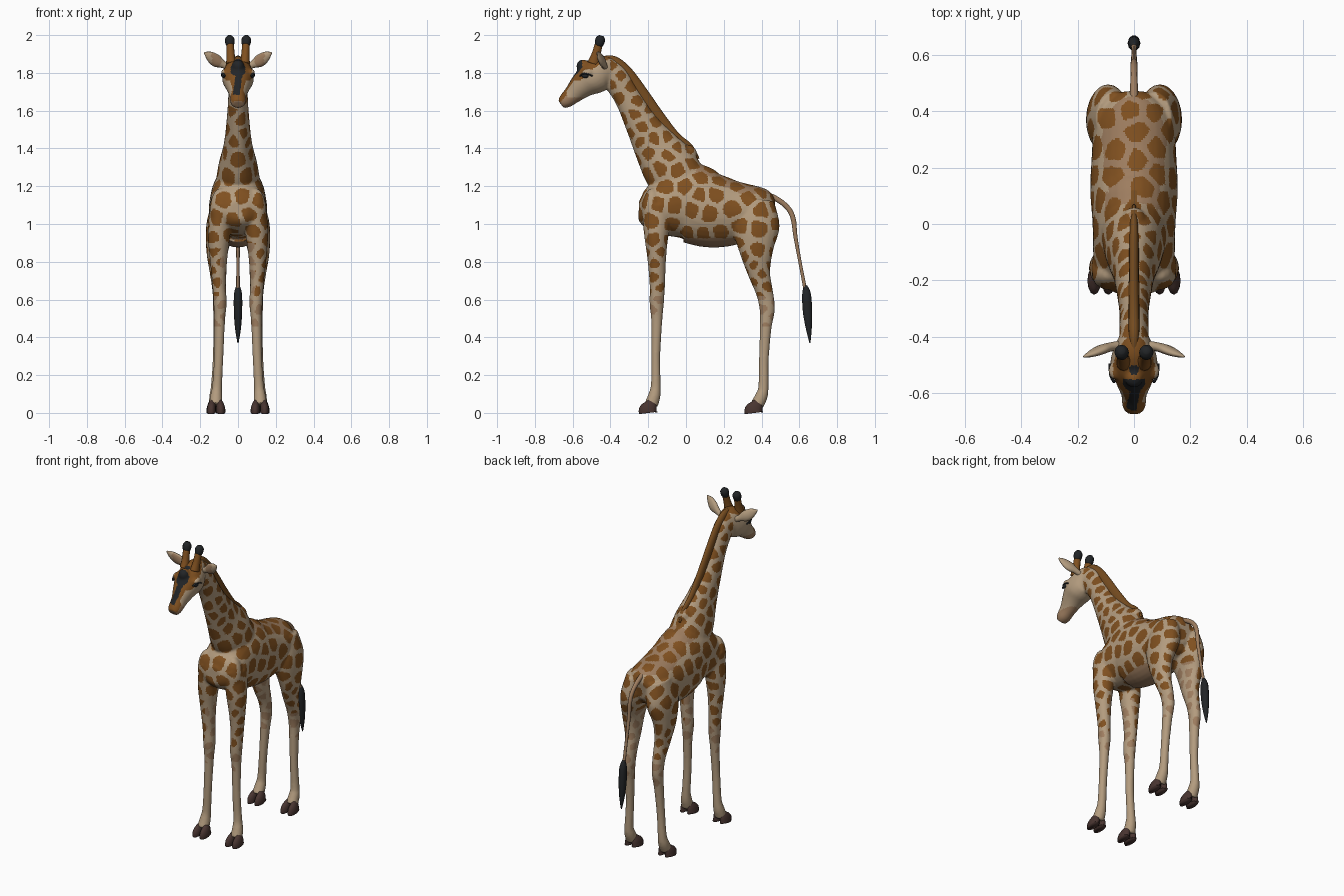
import bpy, bmesh, math, random
from mathutils import Vector, Matrix
from mathutils.kdtree import KDTree

random.seed(4)
cube = bpy.data.objects.get("Cube")
if cube:
    bpy.data.objects.remove(cube, do_unlink=True)


def material(name, rgb):
    mat = bpy.data.materials.new(name)
    mat.use_nodes = True
    mat.diffuse_color = (*rgb, 1)
    shader = next(n for n in mat.node_tree.nodes if n.type == 'BSDF_PRINCIPLED')
    shader.inputs["Base Color"].default_value = (*rgb, 1)
    shader.inputs["Roughness"].default_value = 0.8
    return mat


CREAM = material("cream coat", (0.45, 0.33, 0.21))
SPOT = material("brown spots", (0.215, 0.08, 0.014))
TAN = material("tan coat", (0.34, 0.205, 0.115))
MANE = material("mane brown", (0.18, 0.072, 0.014))
DARK = material("charcoal", (0.016, 0.018, 0.02))
HOOF = material("hoof brown", (0.065, 0.035, 0.03))


def spline(rows, steps):
    """Catmull-Rom interpolation through rows of numbers."""
    out = []
    for i in range(len(rows) - 1):
        p0, p1 = rows[max(i - 1, 0)], rows[i]
        p2, p3 = rows[i + 1], rows[min(i + 2, len(rows) - 1)]
        for s in range(steps):
            t = s / steps
            out.append([0.5 * (2 * b + (c - a) * t + (2 * a - 5 * b + 4 * c - d) * t * t
                               + (3 * b - a - 3 * c + d) * t ** 3)
                        for a, b, c, d in zip(p0, p1, p2, p3)])
    return out + [list(rows[-1])]


def loft(bm, rows, segs=20, steps=5, side=(1, 0, 0), mirror=False):
    """Closed elliptical tube through rows of (x, y, z, side radius, depth radius)."""
    for sign in ((1, -1) if mirror else (1,)):
        path = spline(rows, steps)
        points = [Vector((sign * r[0], r[1], r[2])) for r in path]
        rings = []
        for i, (p, r) in enumerate(zip(points, path)):
            tangent = (points[min(i + 1, len(points) - 1)] - points[max(i - 1, 0)]).normalized()
            u = Vector(side)
            u = (u - tangent * u.dot(tangent)).normalized()
            v = tangent.cross(u)
            angles = [math.tau * k / segs for k in range(segs)]
            rings.append([bm.verts.new(p + u * r[3] * math.cos(a) + v * r[4] * math.sin(a))
                          for a in angles])
        faces = [bm.faces.new(rings[0]), bm.faces.new(rings[-1])]
        for a, b in zip(rings, rings[1:]):
            for k in range(segs):
                n = (k + 1) % segs
                faces.append(bm.faces.new((a[k], a[n], b[n], b[k])))
        bmesh.ops.recalc_face_normals(bm, faces=faces)


def ball(bm, centre, scale, mirror=False):
    for sign in ((1, -1) if mirror else (1,)):
        place = Matrix.Translation((sign * centre[0], centre[1], centre[2]))
        bmesh.ops.create_uvsphere(bm, u_segments=16, v_segments=10, radius=1,
                                  matrix=place @ Matrix.Diagonal((*scale, 1)))


def finish(name, bm, *mats):
    mesh = bpy.data.meshes.new(name)
    bm.to_mesh(mesh)
    bm.free()
    for mat in mats:
        mesh.materials.append(mat)
    mesh.polygons.foreach_set("use_smooth", [True] * len(mesh.polygons))
    obj = bpy.data.objects.new(name, mesh)
    bpy.context.collection.objects.link(obj)
    return obj


# Torso, neck, head and legs, fused into one skin
bm = bmesh.new()
loft(bm, [(0, -.25, 1.075, .05, .05), (0, -.215, 1.075, .115, .1), (0, -.14, 1.085, .142, .15),
          (0, 0, 1.115, .147, .21), (0, .12, 1.075, .155, .2), (0, .24, 1.062, .15, .178),
          (0, .36, 1.07, .14, .135), (0, .43, 1.065, .1, .108), (0, .462, 1.06, .05, .06)], 32)
loft(bm, [(0, -.44, 1.83, .045, .06), (0, -.38, 1.78, .052, .073), (0, -.31, 1.67, .052, .07),
          (0, -.235, 1.53, .062, .088), (0, -.16, 1.41, .077, .12),
          (0, -.085, 1.3, .105, .148), (0, 0, 1.17, .125, .14)], 28)
loft(bm, [(0, -.385, 1.8, .045, .075), (0, -.44, 1.8, .072, .09), (0, -.5, 1.77, .084, .088),
          (0, -.55, 1.733, .067, .069), (0, -.6, 1.685, .046, .05),
          (0, -.638, 1.652, .042, .04), (0, -.662, 1.634, .032, .026)], 24)
loft(bm, [(.09, -.15, 1.1, .058, .085), (.1, -.157, .95, .06, .066), (.103, -.155, .82, .047, .05),
          (.1, -.152, .68, .036, .041), (.095, -.155, .58, .035, .038),
          (.097, -.155, .48, .028, .029), (.102, -.16, .3, .025, .024),
          (.11, -.16, .15, .026, .026), (.115, -.168, .09, .032, .033),
          (.118, -.185, .04, .036, .036)], mirror=True)
loft(bm, [(.07, .372, 1.12, .065, .095), (.092, .37, .99, .076, .126), (.11, .372, .86, .058, .091),
          (.105, .387, .74, .044, .06), (.1, .415, .64, .035, .046),
          (.1, .43, .55, .032, .041), (.103, .422, .45, .028, .031),
          (.11, .412, .28, .024, .026), (.118, .41, .14, .026, .027),
          (.12, .4, .09, .032, .033), (.12, .375, .04, .036, .036)], mirror=True)
ball(bm, (.092, -.178, 1.07), (.058, .055, .12), True)     # shoulders
ball(bm, (0, -.545, 1.835), (.034, .036, .036))            # forehead bump
ball(bm, (.067, -.52, 1.802), (.024, .032, .02), True)     # brows
ball(bm, (.028, -.645, 1.655), (.014, .016, .014), True)   # nostrils
ball(bm, (0, .01, 1.365), (.045, .05, .055))               # withers
rough = finish("rough_body", bm)
remesh = rough.modifiers.new("Fuse", 'REMESH')
remesh.mode = 'VOXEL'
remesh.voxel_size = 0.007
soften = rough.modifiers.new("Soften", 'SMOOTH')
soften.factor = 0.5
soften.iterations = 6
bpy.context.view_layer.update()
skin = bpy.data.meshes.new_from_object(rough.evaluated_get(bpy.context.evaluated_depsgraph_get()))
bpy.data.objects.remove(rough, do_unlink=True)
body = bpy.data.objects.new("body", skin)
bpy.context.collection.objects.link(body)
skin.materials.clear()
for mat in (CREAM, SPOT, TAN, MANE, DARK):
    skin.materials.append(mat)


# Coat pattern: cells grown around evenly scattered seeds
def spacing(p):
    if p.z < 0.85:
        return 0.058
    return 0.066 if p.z > 1.35 else 0.082


seeds = []
centres = [f.center.copy() for f in skin.polygons]
for p in random.sample(centres, len(centres)):
    gap = spacing(p)
    if p.z > 0.45 and all((p - s).length_squared > gap * gap for s in seeds):
        seeds.append(p)
tree = KDTree(len(seeds))
for i, s in enumerate(seeds):
    tree.insert(s, i)
tree.balance()
FOREHEAD, CROWN = Vector((0, -.58, 1.83)), Vector((0, -.515, 1.865))


def coat(p, n):
    facing = n.z * 0.75 - n.y * 0.65
    if p.y < -0.4 and p.z > 1.58:                      # head
        if (p - FOREHEAD).length < 0.048 or (p - CROWN).length < 0.018:
            return 4
        if facing > 0.5 and 1.685 < p.z < 1.8 and abs(p.x + (1.75 - p.z) * 0.15) < 0.018:
            return 4
        if facing > 0.35 and p.z > 1.76 and abs(p.x) < 0.074:
            return 1
        if facing > 0.7 and p.z > 1.7 and abs(p.x) < 0.045:
            return 1
        if p.y < -0.63 and p.z > 1.625:
            return 1 if facing > 0.4 else 2
        return 2 if p.z < 1.67 else 0
    if p.z < 0.925 and abs(p.x) < 0.11 and -0.08 < p.y < 0.26 and n.z < -0.4:
        return 2                                       # belly
    if abs(p.x) < 0.012 and 0 < p.y < 0.12 and n.z > 0.5:
        return 3                                       # spine stripe
    (_, _, d1), (_, _, d2) = tree.find_n(p, 2)
    if p.z > 0.46 and d2 - d1 > 0.024 and d1 < spacing(p) * 0.6:
        inner_leg = p.z < 0.9 and n.x * p.x < -0.02
        return 2 if p.z < 0.62 or inner_leg else 1
    upper_back = p.y > 0.02 and n.z > 0.6
    return 2 if p.z > 1.16 and (p.y > 0.28 or upper_back) else 0


for f in skin.polygons:
    f.use_smooth = True
    f.material_index = coat(f.center, f.normal)

# Mane along the back of the neck
bm = bmesh.new()
loft(bm, [(0, -.45, 1.875, .012, .012), (0, -.385, 1.86, .02, .03), (0, -.315, 1.8, .02, .034),
          (0, -.235, 1.69, .019, .036), (0, -.155, 1.575, .018, .036), (0, -.06, 1.46, .017, .03),
          (0, .01, 1.4, .014, .03), (0, .06, 1.34, .007, .014)], 12)
finish("mane", bm, MANE)

# Tail and tuft
bm = bmesh.new()
loft(bm, [(0, .4, 1.165, .013, .014), (0, .47, 1.138, .014, .015), (0, .535, 1.09, .012, .014),
          (0, .567, 1.03, .012, .014), (0, .58, .93, .011, .011), (0, .605, .79, .009, .009),
          (0, .632, .65, .01, .01)], 10)
finish("tail", bm, TAN)
bm = bmesh.new()
loft(bm, [(0, .632, .675, .009, .009), (0, .638, .63, .021, .024), (0, .643, .54, .022, .026),
          (0, .65, .45, .016, .017), (0, .656, .37, .003, .003)], 10)
finish("tail_tuft", bm, DARK)

# Horns with dark knobs
bm = bmesh.new()
loft(bm, [(.036, -.49, 1.85, .027, .032), (.039, -.477, 1.895, .022, .024),
          (.042, -.462, 1.95, .02, .021)], 12, mirror=True)
finish("horns", bm, SPOT)
bm = bmesh.new()
loft(bm, [(.042, -.463, 1.945, .02, .02), (.043, -.458, 1.96, .025, .025),
          (.044, -.452, 1.982, .024, .025), (.044, -.448, 1.997, .012, .012)], 12, 3, mirror=True)
finish("horn_knobs", bm, DARK)

# Leaf-shaped ears with a tan hollow
bm = bmesh.new()
loft(bm, [(.05, -.43, 1.83, .016, .016), (.08, -.435, 1.845, .016, .02),
          (.115, -.445, 1.864, .017, .033), (.15, -.46, 1.89, .012, .025),
          (.178, -.47, 1.908, .003, .004)], 12, side=(0, 1, 0), mirror=True)
ears = finish("ears", bm, CREAM, TAN)
for f in ears.data.polygons:
    f.material_index = int(f.normal.y < -0.75 and 0.09 < abs(f.center.x) < 0.14)

# Eyes with long lashes
bm = bmesh.new()
ball(bm, (.075, -.532, 1.786), (.012, .021, .014), True)
loft(bm, [(.07, -.562, 1.784, .005, .004), (.081, -.535, 1.797, .007, .005),
          (.086, -.495, 1.784, .004, .004)], 8, mirror=True)
finish("eyes", bm, DARK)

# Cloven hooves
for name, x, y in (("front_hooves", .116, -.2), ("hind_hooves", .118, .36)):
    bm = bmesh.new()
    for dx in (-.025, .025):
        loft(bm, [(x + dx, y, 0, .023, .049), (x + dx, y, .015, .024, .049),
                  (x + dx * .9, y + .012, .04, .021, .036),
                  (x + dx * .7, y + .02, .062, .014, .022)], 12, 3, mirror=True)
    finish(name, bm, HOOF)
